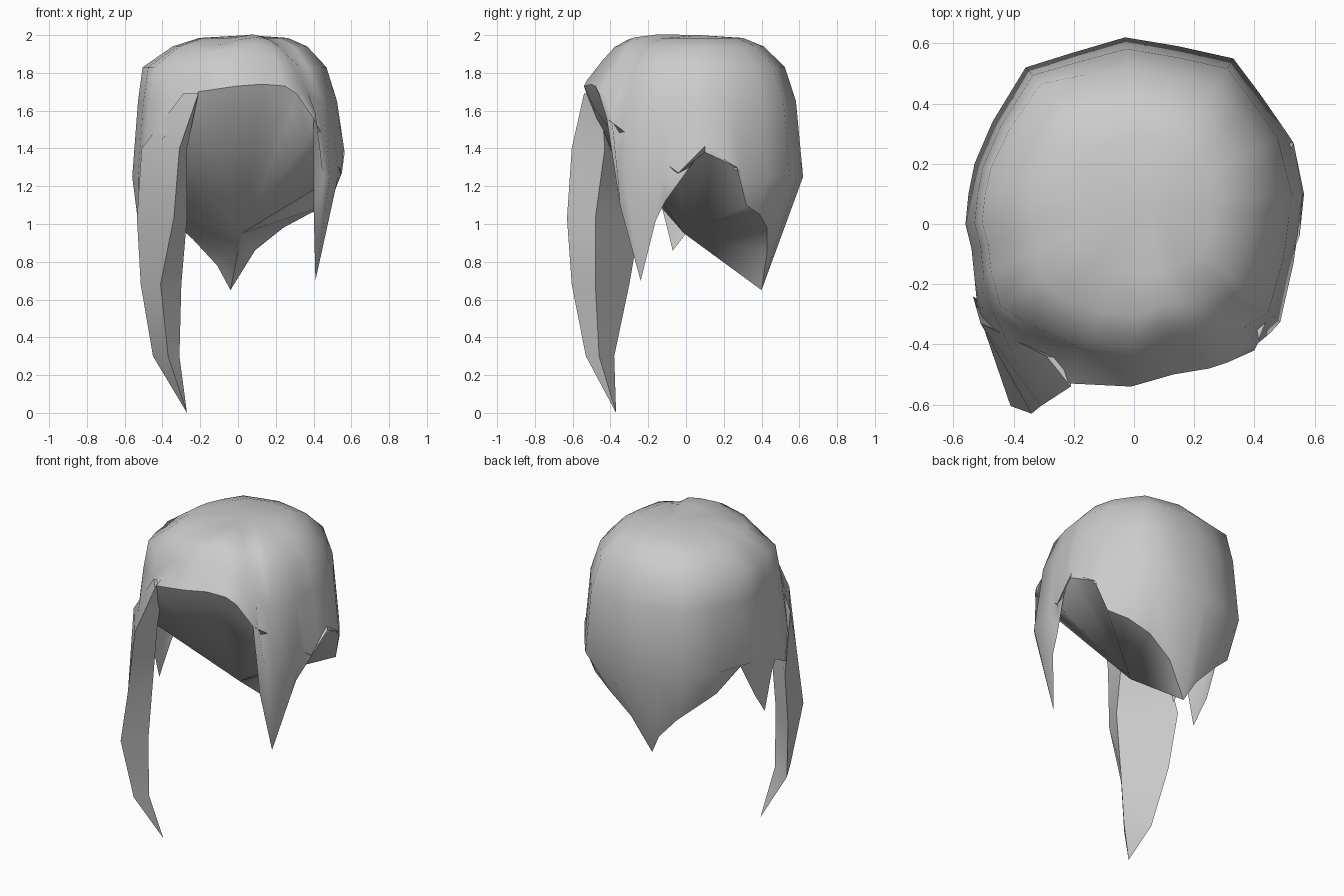
import bpy
import bmesh
import math
from mathutils import Vector

cube = bpy.data.objects.get("Cube")
if cube:
    bpy.data.objects.remove(cube, do_unlink=True)

grey = bpy.data.materials.new("hair_grey")
grey.use_nodes = True
grey.diffuse_color = (0.6, 0.6, 0.6, 1)
grey.node_tree.nodes["Principled BSDF"].inputs["Base Color"].default_value = (0.6, 0.6, 0.6, 1)


def finish(name, bm, angle):
    """Turn a bmesh into a smooth shaded object with sharp creases."""
    mesh = bpy.data.meshes.new(name)
    bm.to_mesh(mesh)
    bm.free()
    mesh.materials.append(grey)
    obj = bpy.data.objects.new(name, mesh)
    bpy.context.collection.objects.link(obj)
    bpy.ops.object.select_all(action='DESELECT')
    obj.select_set(True)
    bpy.context.view_layer.objects.active = obj
    bpy.ops.object.shade_smooth_by_angle(angle=math.radians(angle))


def bridge(bm, upper, lower):
    """Join two closed rings, skipping corners that the rings share."""
    n = len(upper)
    for j in range(n):
        k = (j + 1) % n
        corners = list(dict.fromkeys((upper[j], lower[j], lower[k], upper[k])))
        if len(corners) > 2:
            bm.faces.new(corners)


# Columns round the head from the brow towards +x:
# widest outline x, y, then hem point x, y, z
COLUMNS = [
    (-.01, -.55, -.01, -.54, 1.73), (.12, -.50, .13, -.50, 1.74),
    (.24, -.48, .25, -.48, 1.73), (.33, -.46, .31, -.46, 1.69),
    (.42, -.41, .40, -.42, 1.56),
    # left side lock
    (.46, -.37, .40, -.35, 1.10), (.49, -.33, .41, -.24, .70),
    (.53, -.13, .48, -.16, 1.02), (.54, -.06, .49, -.11, 1.12),
    # left ear gap
    (.55, .02, .55, -.04, 1.27), (.56, .10, .565, .10, 1.38),
    (.53, .22, .53, .27, 1.30), (.51, .30, .47, .32, 1.10),
    # nape
    (.42, .43, .37, .39, 1.05), (.33, .55, .24, .43, .98),
    (.15, .59, .09, .43, .86), (-.03, .62, -.04, .40, .65),
    (-.20, .57, -.11, .43, .78), (-.36, .52, -.24, .44, .92),
    (-.47, .34, -.44, .32, 1.10), (-.53, .20, -.50, .16, 1.23),
    # right small lock and temple
    (-.55, .10, -.52, .04, 1.00), (-.56, .00, -.51, -.07, .86),
    (-.54, -.08, -.52, -.13, 1.10), (-.53, -.18, -.51, -.18, 1.15),
    (-.51, -.32, -.52, -.28, 1.10), (-.42, -.44, -.40, -.45, 1.45),
    (-.21, -.52, -.21, -.53, 1.70),
]
# Dome rings: share of the outline at the sides and at the brow,
# extra fullness on the right, height, and least height above the hem
LEVELS = [(.42, .38, 0, 1.985, .264), (.62, .60, .03, 1.94, .248),
          (.82, .72, .09, 1.83, .207), (.93, .82, .02, 1.65, .14),
          (1, .96, 0, 1.25, .03)]
CROWN = Vector((.05, .07, 2.0))

# Hair cap: dome rings that rise over the brow, ending at the hem
bm = bmesh.new()
rings = [[] for _ in range(len(LEVELS) + 1)]
for ox, oy, hx, hy, hz in COLUMNS:
    brow = max(0, min(1, (-oy - .28) / .2))
    right = max(0, -ox / .56)
    for ring, (side_share, brow_share, extra, z, lift) in zip(rings, LEVELS):
        s = side_share + (brow_share - side_share) * brow + extra * right
        ring.append(bm.verts.new((CROWN.x + (ox - CROWN.x) * s,
                                  CROWN.y + (oy - CROWN.y) * s,
                                  max(z, hz + lift))))
    rings[-1].append(bm.verts.new((hx, hy, hz)))
top = bm.verts.new(CROWN)
for j in range(len(COLUMNS)):
    bm.faces.new((top, rings[0][j], rings[0][(j + 1) % len(COLUMNS)]))
for upper, lower in zip(rings, rings[1:]):
    bridge(bm, upper, lower)
finish("hair_cap", bm, 60)

# Underside: a lip turned in at the brow, then the hem drawn in to one point,
# leaving the hanging locks free
bm = bmesh.new()
loose = {5, 6, 7, 8, 21, 22, 23, 24, 25}
hem = [bm.verts.new(c[2:]) for i, c in enumerate(COLUMNS) if i not in loose]
lip = [bm.verts.new((v.co.x * .92, v.co.y + .05, v.co.z - .11)) if v.co.z > 1.5 else v
       for v in hem]
bridge(bm, hem, lip)
middle = bm.verts.new((.02, -.01, .95))
for j, v in enumerate(lip):
    bm.faces.new((v, middle, lip[(j + 1) % len(lip)]))
finish("cap_underside", bm, 100)

# Long right lock: triangular rows of outer edge, front crease and inner edge
ROWS = [
    (1.69, (-.29, -.44), (-.21, -.54), (-.21, -.45)),
    (1.40, (-.51, -.33), (-.31, -.605), (-.27, -.43)),
    (1.03, (-.535, -.24), (-.34, -.63), (-.27, -.48)),
    (.68, (-.515, -.30), (-.41, -.605), (-.30, -.48)),
    (.30, (-.45, -.38), (-.37, -.53), (-.31, -.46)),
]
bm = bmesh.new()
rows = [[bm.verts.new((x, y, z)) for x, y in pts] for z, *pts in ROWS]
for upper, lower in zip(rows, rows[1:]):
    bridge(bm, upper, lower)
tip = bm.verts.new((-.27, -.37, 0))
for j in range(3):
    bm.faces.new((rows[-1][j], tip, rows[-1][(j + 1) % 3]))
bm.faces.new(rows[0])
finish("long_right_lock", bm, 40)
